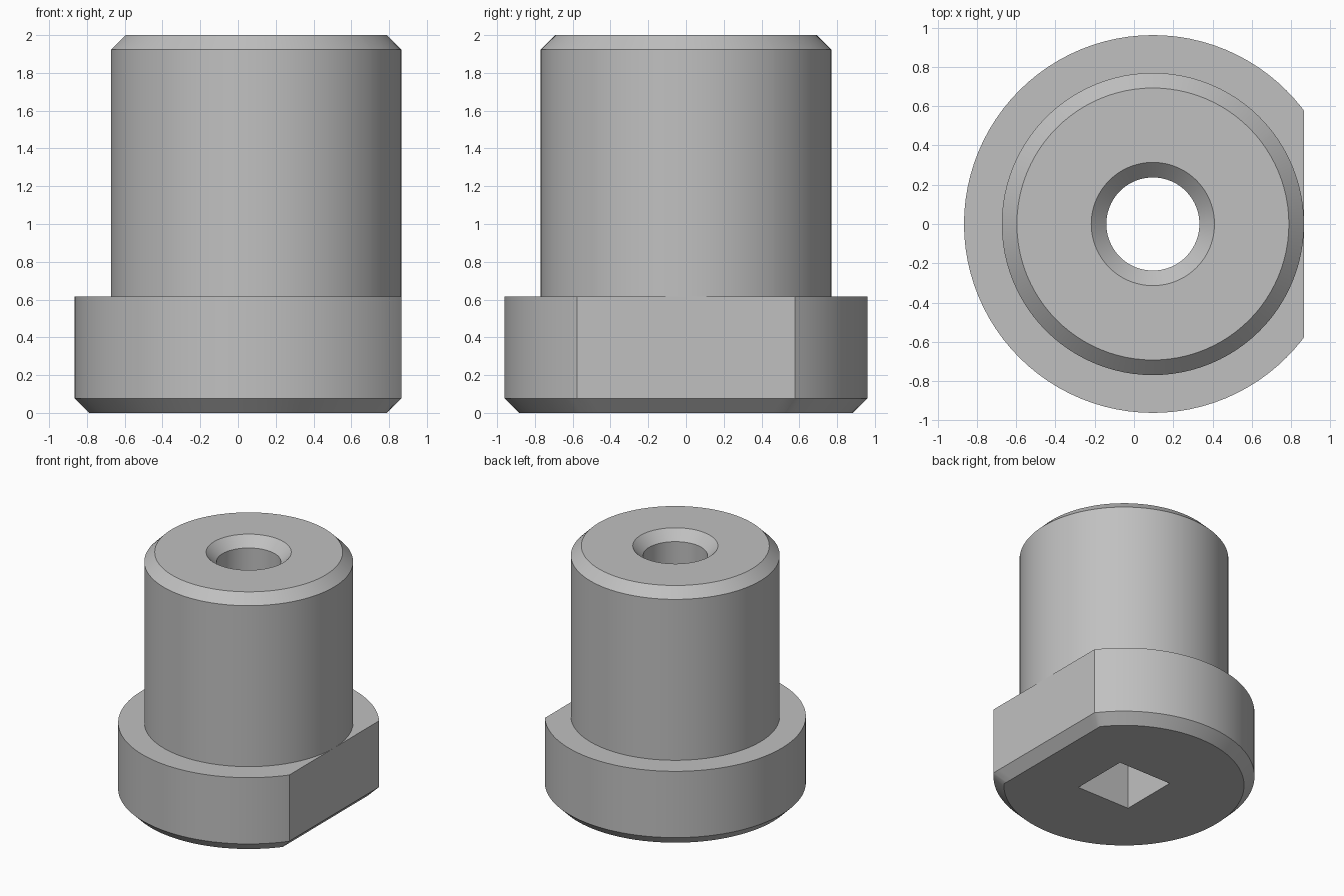
import bpy
import bmesh
from math import acos, cos, sin, tau, radians

cube = bpy.data.objects.get("Cube")
if cube:
    bpy.data.objects.remove(cube, do_unlink=True)

UNIT = 2 / 26           # the part is 26 units tall
AXIS_X = 1.25           # bore axis offset caused by the flange flat
FLANGE_R, FLAT, CHAMFER = 12.5, 10, 1
FLANGE_H, HEIGHT = 8, 26
BODY_R, BORE_R, SOCKET = 10, 3.08, 3.1


# Cross-sections: radius as a function of the angle
def circle(r):
    return lambda a: r


def flatted(r, d):
    return lambda a: min(r, d / cos(a)) if cos(a) > 0 else r


def square(h):
    return lambda a: h / max(abs(cos(a)), abs(sin(a)))


# Even angles plus the corners of the flat and of its chamfer
angles = [i * tau / 96 for i in range(96)]
for inset in (0, CHAMFER):
    corner = acos((FLAT - inset) / (FLANGE_R - inset))
    angles += [corner, tau - corner]
angles.sort()

# Closed loop of sections: up the bore, over the top, down the outside
sections = [
    (square(SOCKET), 0),
    (square(SOCKET), FLANGE_H),
    (circle(BORE_R), FLANGE_H),
    (circle(BORE_R), HEIGHT - CHAMFER),
    (circle(BORE_R + CHAMFER), HEIGHT),
    (circle(BODY_R - CHAMFER), HEIGHT),
    (circle(BODY_R), HEIGHT - CHAMFER),
    (circle(BODY_R), FLANGE_H),
    (flatted(FLANGE_R, FLAT), FLANGE_H),
    (flatted(FLANGE_R, FLAT), CHAMFER),
    (flatted(FLANGE_R - CHAMFER, FLAT - CHAMFER), 0),
]

bm = bmesh.new()
rings = [[bm.verts.new(((AXIS_X + r(a) * cos(a)) * UNIT, r(a) * sin(a) * UNIT, z * UNIT))
          for a in angles] for r, z in sections]
n = len(angles)
for k, ring in enumerate(rings):
    above = rings[(k + 1) % len(rings)]
    for i in range(n):
        j = (i + 1) % n
        bm.faces.new((ring[i], ring[j], above[j], above[i]))
bmesh.ops.remove_doubles(bm, verts=bm.verts, dist=0.0001)
bmesh.ops.recalc_face_normals(bm, faces=bm.faces)

mesh = bpy.data.meshes.new("flanged_bushing")
bm.to_mesh(mesh)
bm.free()
bushing = bpy.data.objects.new("flanged_bushing", mesh)
bpy.context.collection.objects.link(bushing)

# Plain grey metal
grey = bpy.data.materials.new("grey_metal")
grey.use_nodes = True
colour = (0.53, 0.53, 0.53, 1)
grey.diffuse_color = colour
grey.node_tree.nodes["Principled BSDF"].inputs["Base Color"].default_value = colour
mesh.materials.append(grey)

# Smooth round walls, crisp chamfers and flat
bpy.ops.object.select_all(action='DESELECT')
bushing.select_set(True)
bpy.context.view_layer.objects.active = bushing
bpy.ops.object.shade_smooth_by_angle(angle=radians(20))
